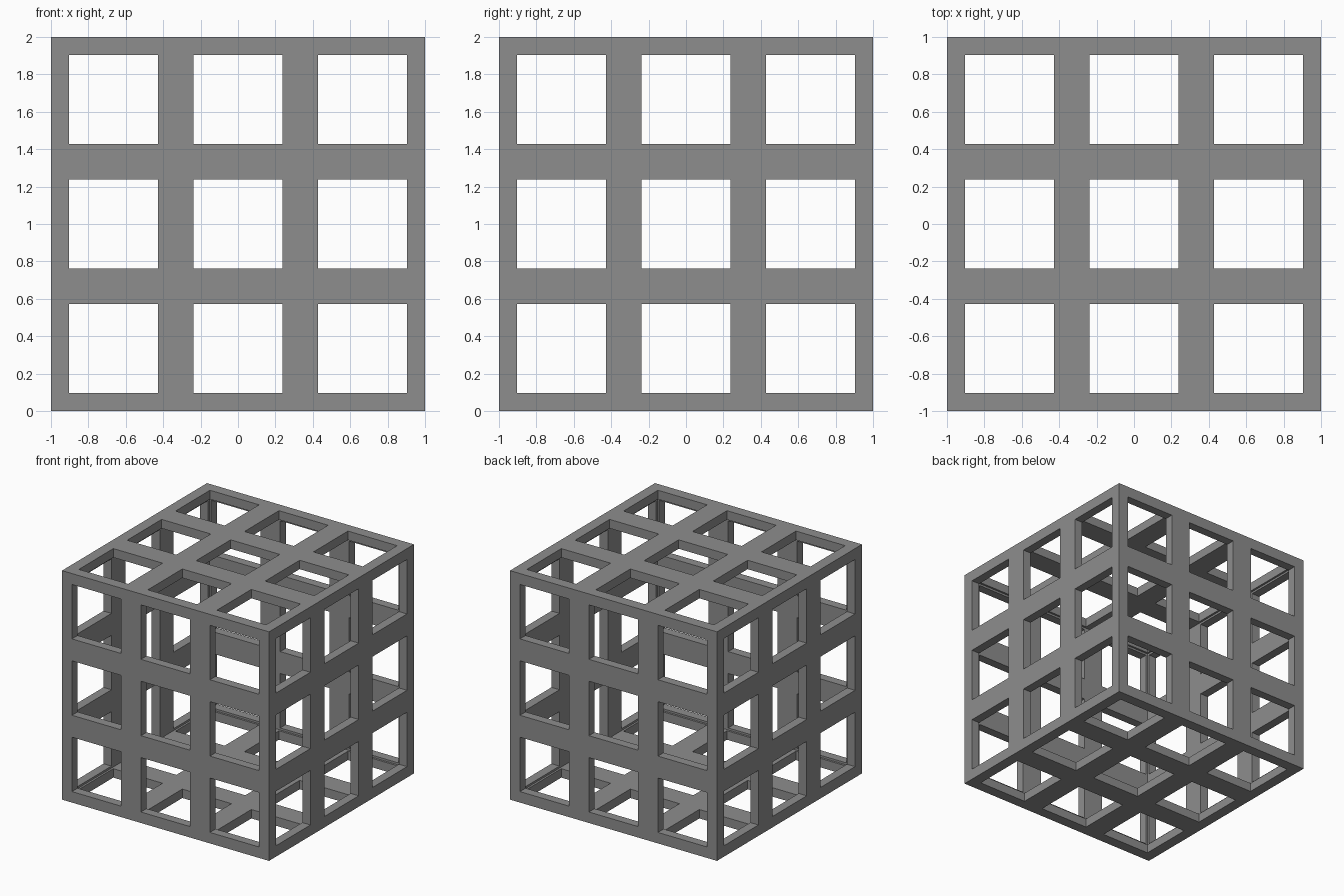
import bpy, bmesh
from mathutils import Matrix, Vector

if "Cube" in bpy.data.objects:
    bpy.data.objects.remove(bpy.data.objects["Cube"])

RIM = 0.0957     # frame width around every window
WALL = 0.078     # wall thickness of the hollow shell
CENTRE = Vector((0, 0, 1))

# Cube surface split into 3 x 3 panels per side
bm = bmesh.new()
bmesh.ops.create_cube(bm, size=2, matrix=Matrix.Translation(CENTRE))
bmesh.ops.subdivide_edges(bm, edges=bm.edges[:], cuts=2, use_grid_fill=True)

# Open a square window in every panel
panels = bm.faces[:]
bmesh.ops.inset_individual(bm, faces=panels, thickness=RIM, use_even_offset=True)
bmesh.ops.delete(bm, geom=panels, context='FACES')

# Make all faces point outward
for f in bm.faces:
    f.normal_update()
    if f.normal.dot(f.calc_center_median() - CENTRE) < 0:
        f.normal_flip()
mesh = bpy.data.meshes.new("lattice_cube")
bm.to_mesh(mesh)
bm.free()
cube = bpy.data.objects.new("lattice_cube", mesh)
bpy.context.collection.objects.link(cube)

# Thicken the shell inward
solid = cube.modifiers.new("wall", 'SOLIDIFY')
solid.thickness = WALL
solid.offset = -1
solid.use_even_offset = True
solid.use_quality_normals = True

# Dark grey finish
grey = bpy.data.materials.new("dark_grey")
grey.diffuse_color = (0.267, 0.267, 0.267, 1)
grey.use_nodes = True
grey.node_tree.nodes["Principled BSDF"].inputs["Base Color"].default_value = grey.diffuse_color
mesh.materials.append(grey)
